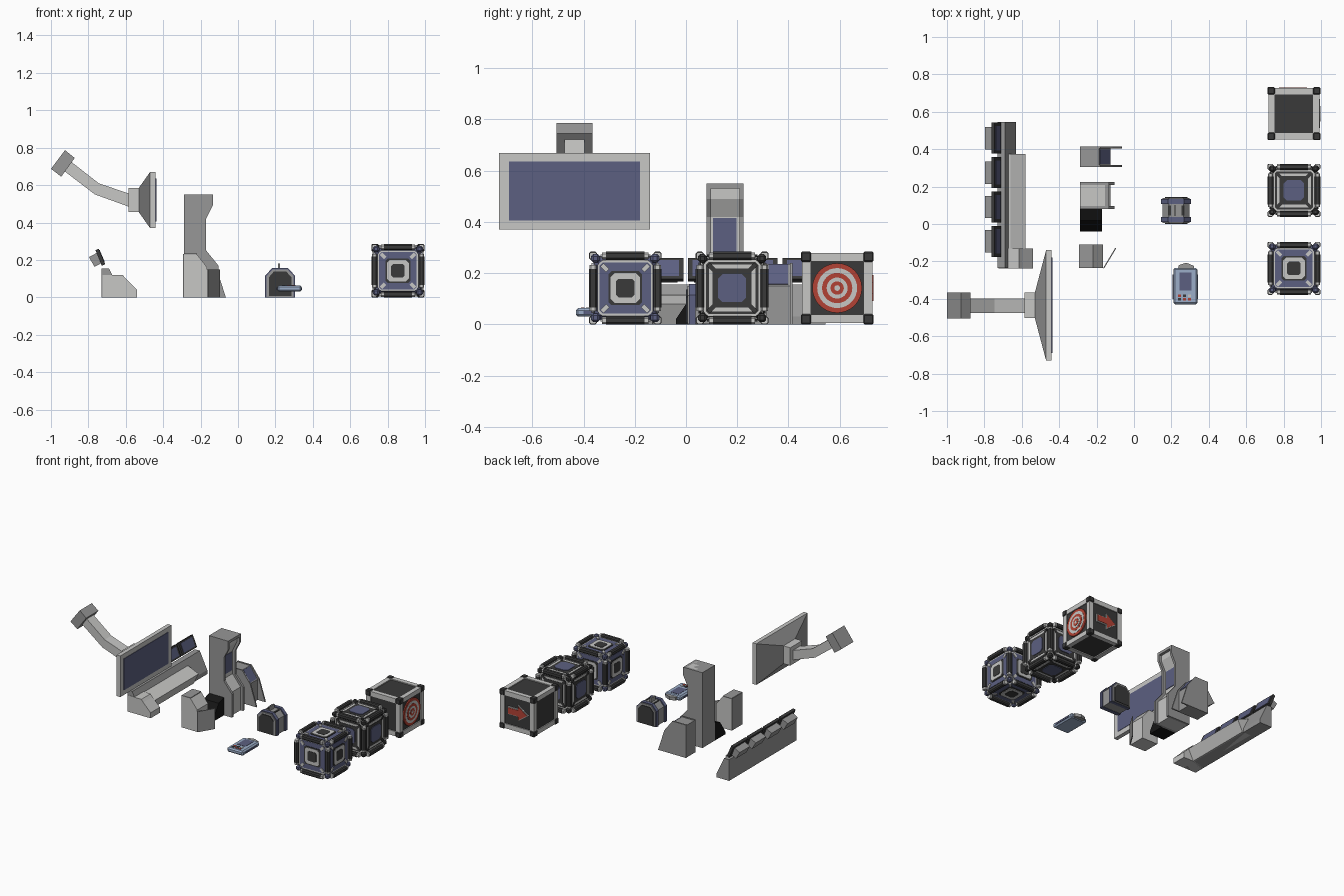
import bpy, bmesh, math
from mathutils import Matrix, Vector

if "Cube" in bpy.data.objects:
    bpy.data.objects.remove(bpy.data.objects["Cube"])


def material(name, r, g, b):
    m = bpy.data.materials.new(name)
    m.use_nodes = True
    m.diffuse_color = (r, g, b, 1)
    m.node_tree.nodes["Principled BSDF"].inputs["Base Color"].default_value = (r, g, b, 1)
    return m


LIGHT = material("light grey", .57, .57, .56)
MID = material("mid grey", .31, .31, .31)
DARK = material("dark grey", .042, .042, .042)
BLACK = material("black", .008, .008, .008)
BLUE = material("slate blue", .107, .117, .22)
PALE = material("pale blue", .33, .42, .58)
RED = material("red", .45, .055, .035)

ORDER = {"x": (2, 0, 1), "y": (0, 2, 1), "z": (0, 1, 2)}


def finish(name, bm, mat, matrix=None, bevel=0):
    if bevel:
        bmesh.ops.bevel(bm, geom=bm.edges[:], offset=bevel, segments=1, affect="EDGES")
    bmesh.ops.recalc_face_normals(bm, faces=bm.faces[:])
    if matrix:
        bm.transform(matrix)
    mesh = bpy.data.meshes.new(name)
    bm.to_mesh(mesh)
    bm.free()
    mesh.materials.append(mat)
    ob = bpy.data.objects.new(name, mesh)
    bpy.context.collection.objects.link(ob)
    return ob


def prism(name, pts, axis, lo, hi, mat, matrix=None, bevel=0):
    """Extrude a flat outline along an axis; outline is in the other two axes."""
    bm = bmesh.new()
    rings = []
    for d in (lo, hi):
        ring = []
        for a, b in pts:
            v = (a, b, d)
            ring.append(bm.verts.new([v[i] for i in ORDER[axis]]))
        rings.append(ring)
        bm.faces.new(ring)
    n = len(pts)
    for i in range(n):
        j = (i + 1) % n
        bm.faces.new((rings[0][i], rings[0][j], rings[1][j], rings[1][i]))
    return finish(name, bm, mat, matrix, bevel)


def rect(a0, a1, b0, b1):
    return [(a0, b0), (a1, b0), (a1, b1), (a0, b1)]


def box(name, x, y, z, mat, matrix=None, bevel=0):
    return prism(name, rect(*x, *y), "z", *z, mat, matrix, bevel)


def cut_square(h, c):
    """Square outline with chamfered corners."""
    k = h - c
    return [(k, -h), (h, -k), (h, k), (k, h), (-k, h), (-h, k), (-h, -k), (-k, -h)]


def disc(r, n=32):
    return [(r * math.cos(2 * math.pi * i / n), r * math.sin(2 * math.pi * i / n)) for i in range(n)]


def hull(name, pts, mat):
    bm = bmesh.new()
    for p in pts:
        bm.verts.new(p)
    bmesh.ops.convex_hull(bm, input=bm.verts[:])
    return finish(name, bm, mat)


# Wall display on a bent arm
box("display_frame", (-.47, -.44), (-.73, -.14), (.37, .67), LIGHT)
box("display_screen", (-.445, -.437), (-.69, -.18), (.405, .635), BLUE)
hull("display_back", [(x, cy + s * hy, .52 + t * hz) for x, cy, hy, hz in
     ((-.47, -.435, .295, .15), (-.53, -.435, .068, .065)) for s in (-1, 1) for t in (-1, 1)], MID)
box("arm_socket", (-.585, -.53), (-.503, -.367), (.455, .585), LIGHT)
prism("arm", [(-.585, .485), (-.585, .555), (-.745, .61), (-.905, .735), (-.935, .68), (-.765, .55)],
      "y", -.475, -.397, LIGHT)
prism("arm_mount", [(-.925, .787), (-.873, .745), (-.945, .645), (-1, .687)], "y", -.505, -.365, MID)

# Long console with a row of small tilted displays
prism("console_wall", [(-.73, 0), (-.63, 0), (-.63, .03), (-.69, .155), (-.73, .155)], "y", -.235, .545, MID)
prism("console_desk", [(-.69, 0), (-.62, 0), (-.58, .08), (-.66, .115), (-.69, .115)], "y", -.13, .375, LIGHT)
prism("console_end", [(-.725, 0), (-.54, 0), (-.54, .04), (-.6, .1), (-.615, .118), (-.725, .12)],
      "y", -.237, -.13, LIGHT)
for i in range(4):
    y = -.093 + i * .184
    prism("small_display", [(-.71, .178), (-.745, .26), (-.762, .252), (-.728, .168)], "y", y - .083, y + .083, DARK)
    prism("small_screen", [(-.7125, .19), (-.739, .252), (-.745, .25), (-.719, .187)], "y", y - .065, y + .065, BLUE)
    prism("small_display_back", [(-.733, .18), (-.756, .237), (-.797, .215), (-.767, .163)],
          "y", y - .06, y + .06, MID)

# Tall pillar with side frames, recessed core and screen
FRONT = [(-.105, 0), (-.105, .17), (-.17, .25), (-.17, .42), (-.135, .49), (-.135, .55)]
for y in (.08, .208):
    prism("pillar_side", [(-.29, 0)] + FRONT + [(-.29, .55)], "y", y, y + .017, MID)
prism("pillar_core", [(-.289, 0)] + [(x - .02, z) for x, z in FRONT] + [(-.289, .55)], "y", .097, .208, LIGHT)
box("pillar_top", (-.29, -.135), (.08, .225), (.53, .55), MID)
box("pillar_back", (-.29, -.28), (.08, .225), (0, .55), MID)
box("pillar_screen", (-.192, -.186), (.105, .197), (.28, .415), BLUE)
prism("pillar_ramp", [(.08, 0), (-.04, 0), (-.04, .02), (.02, .11), (.08, .13)], "x", -.29, -.17, BLACK)

# Terminal with side fins
FIN = [(-.29, 0), (-.065, 0), (-.115, .155), (-.18, .24), (-.29, .24)]
for y in (.305, .405):
    prism("terminal_fin", FIN, "y", y, y + .01, MID)
prism("terminal_body", [(-.289, 0), (-.125, 0), (-.125, .15), (-.187, .235), (-.289, .235)], "y", .315, .405, MID)
prism("terminal_screen", [(-.126, .158), (-.182, .235), (-.186, .232), (-.13, .155)], "y", .322, .398, BLUE)

# Booth with an open door
prism("booth_body", [(-.29, 0), (-.165, 0), (-.165, .16), (-.22, .23), (-.29, .23)], "y", -.235, -.11, LIGHT)
box("booth_top", (-.29, -.22), (-.235, -.11), (.228, .234), MID)
box("booth_back", (-.293, -.287), (-.235, -.11), (0, .232), MID)
prism("booth_door", [(-.165, -.235), (-.16, -.238), (-.095, -.13), (-.1, -.127)], "z", 0, .15, MID)

# Backpack: ribs, shell, end panels and handle
def arch(inset):
    h = .08 - inset
    c = .042 - inset * .4
    return [(.225 + a, b) for a, b in ((-h, inset * .3), (h, inset * .3), (h, .115 - inset * .4),
            (c, .157 - inset), (-c, .157 - inset), (-h, .115 - inset * .4))]

prism("pack_shell", arch(.008), "y", .012, .133, MID)
for y in (.012, .108):
    prism("pack_rib", arch(0), "y", y, y + .025, BLUE)
prism("pack_rim", arch(.007), "y", .005, .14, MID)
prism("pack_panel", arch(.02), "y", 0, .145, DARK)
for x in (.185, .255):
    box("pack_slot", (x, x + .012), (.045, .1), (.12, .153), DARK)
box("pack_handle", (.213, .224), (.045, .1), (.15, .18), MID)

# Handheld device
box("device_body", (.21, .34), (-.43, -.235), (.03, .064), PALE, bevel=.009)
box("device_band", (.207, .343), (-.4, -.27), (.04, .052), BLUE)
box("device_screen", (.242, .308), (-.355, -.26), (.06, .066), BLUE)
for i, mat in enumerate((RED, DARK, LIGHT, DARK, RED, RED)):
    x, y = .235 + (i % 3) * .027, -.39 - (i // 3) * .02
    box("device_button", (x, x + .017), (y, y + .014), (.06, .067), mat)
prism("device_antenna", [(.235, -.24), (.24, -.22), (.28, -.207), (.322, -.225), (.322, -.24)], "z", .035, .058, MID)

# Cubes: shared directions
PI2 = math.pi / 2
FACES = [Matrix.Rotation(a, 4, k) for a, k in
         ((0, "X"), (math.pi, "X"), (PI2, "Y"), (-PI2, "Y"), (PI2, "X"), (-PI2, "X"))]
AXES = [FACES[0], FACES[2], FACES[4]]
SIGNS = [(s, t) for s in (-1, 1) for t in (-1, 1)]


def panel_cube(name, y, core, corner, layers, accent, accent_mat):
    place = Matrix.Translation((.855, y, .142))
    box(name + "_core", (-.12, .12), (-.12, .12), (-.12, .12), core, place, .015)
    # Stacked face panels with diagonal corner accents
    for face in FACES:
        m = place @ face
        for half, cut, top, mat in layers:
            prism(name + "_panel", cut_square(half, cut), "z", .11, top, mat, m)
        for k in range(4):
            turn = Matrix.Rotation(math.pi / 4 + k * PI2, 4, "Z")
            box(name + "_accent", (accent - .016, accent + .016), (-.009, .009), (.11, .131), accent_mat, m @ turn)
    # Edge bars with a light strip at each end
    for axis in AXES:
        for s, t in SIGNS:
            m = place @ axis @ Matrix.Translation((s * .126, t * .126, 0))
            prism(name + "_edge_bar", cut_square(.016, .007), "z", -.075, .075, DARK, m)
            for e in (-1, 1):
                prism(name + "_bar_end", cut_square(.0135, .006), "z", *sorted((e * .075, e * .09)), LIGHT, m)
    for s, t in SIGNS:
        for u in (-1, 1):
            m = place @ Matrix.Translation((s * .116, t * .116, u * .116))
            box(name + "_corner", (-.017, .017), (-.017, .017), (-.017, .017), corner, m, .009)


panel_cube("blue_cube", -.237, BLUE, BLUE,
           [(.109, .02, .123, LIGHT), (.1, .012, .125, BLUE), (.066, .012, .128, DARK),
            (.058, .016, .131, LIGHT), (.036, .01, .133, DARK)], .113, LIGHT)
panel_cube("dark_cube", .18, DARK, DARK,
           [(.112, .02, .123, LIGHT), (.102, .012, .125, DARK), (.091, .01, .128, LIGHT),
            (.076, .012, .13, DARK), (.055, .018, .134, BLUE)], .115, DARK)

# Target crate: dark faces, light edges, dark corners
crate = Matrix.Translation((.855, .59, .142))
box("crate_core", (-.13, .13), (-.13, .13), (-.13, .13), DARK, crate)
for axis in AXES:
    for s, t in SIGNS:
        m = crate @ axis @ Matrix.Translation((s * .12, t * .12, 0))
        box("crate_edge", (-.017, .017), (-.017, .017), (-.11, .11), LIGHT, m)
for s, t in SIGNS:
    for u in (-1, 1):
        m = crate @ Matrix.Translation((s * .122, t * .122, u * .122))
        box("crate_corner", (-.02, .02), (-.02, .02), (-.02, .02), DARK, m, .005)
for i, r in enumerate((.097, .078, .059, .041, .026, .011)):
    prism("target_ring", disc(r), "x", .13, .138 + i * .001, LIGHT if i % 2 else RED, crate)

# Arrow on the back of the crate
def arrow(g):
    return [(-.08 - g * 1.4, 0), (-.01 + g * .4, .05 + g * 1.5), (-.01 + g * .4, .022 + g), (.07 + g, .022 + g),
            (.07 + g, -.022 - g), (-.01 + g * .4, -.022 - g), (-.01 + g * .4, -.05 - g * 1.5)]

prism("arrow_outline", arrow(.007), "y", .13, .138, LIGHT, crate)
prism("arrow", arrow(0), "y", .13, .141, RED, crate)
